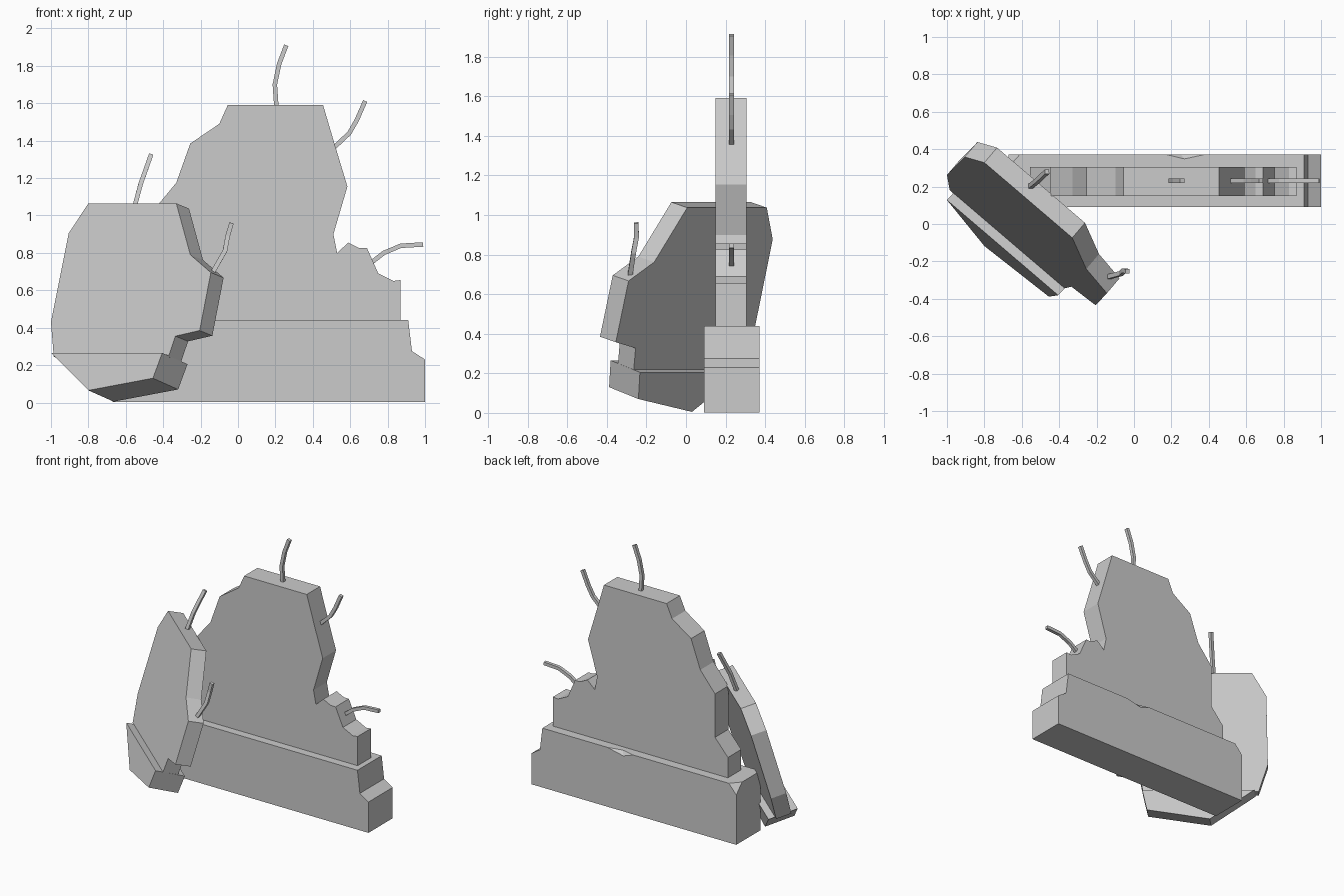
import bpy, bmesh
from mathutils import Vector

if "Cube" in bpy.data.objects:
    bpy.data.objects.remove(bpy.data.objects["Cube"])


def finish(bm, name):
    bmesh.ops.recalc_face_normals(bm, faces=bm.faces)
    me = bpy.data.meshes.new(name)
    bm.to_mesh(me)
    bm.free()
    ob = bpy.data.objects.new(name, me)
    bpy.context.collection.objects.link(ob)
    return ob


def prism(name, points, offset):
    """Closed solid from a flat outline pushed along an offset vector."""
    bm = bmesh.new()
    front = [bm.verts.new(p) for p in points]
    back = [bm.verts.new(Vector(p) + Vector(offset)) for p in points]
    bm.faces.new(front)
    bm.faces.new(back[::-1])
    n = len(front)
    for i in range(n):
        j = (i + 1) % n
        bm.faces.new((front[i], front[j], back[j], back[i]))
    return finish(bm, name)


def upright(name, outline, y0, y1):
    return prism(name, [(x, y0, z) for x, z in outline], (0, y1 - y0, 0))


def leaning(name, outline, level, offset):
    """Outline given as seen from the front, laid on the leaning plane."""
    pts = [(x, (level + 0.284 * z - 0.65 * x) / 0.76, z) for x, z in outline]
    return prism(name, pts, offset)


def chip(target, name, points):
    """Knock a small corner out of a block."""
    bm = bmesh.new()
    for p in points:
        bm.verts.new(p)
    bmesh.ops.convex_hull(bm, input=bm.verts)
    cutter = finish(bm, name)
    cutter.hide_render = True
    cutter.hide_set(True)
    mod = target.modifiers.new(name, 'BOOLEAN')
    mod.operation = 'DIFFERENCE'
    mod.solver = 'EXACT'
    mod.object = cutter


def rod(name, path, r=0.012):
    """Square bar swept along a bent path."""
    bm = bmesh.new()
    path = [Vector(p) for p in path]
    rings = []
    for i, p in enumerate(path):
        t = (path[min(i + 1, len(path) - 1)] - path[max(i - 1, 0)]).normalized()
        a = t.cross(Vector((0, 1, 0))).normalized()
        b = t.cross(a)
        rings.append([bm.verts.new(p + r * (s * a + u * b))
                      for s, u in ((1, 1), (-1, 1), (-1, -1), (1, -1))])
    for lo, hi in zip(rings, rings[1:]):
        for k in range(4):
            m = (k + 1) % 4
            bm.faces.new((lo[k], lo[m], hi[m], hi[k]))
    bm.faces.new(rings[0])
    bm.faces.new(rings[-1])
    return finish(bm, name)


# Thick footing of the standing wall, with two chipped top edges
footing = upright("wall_footing", [
    (-0.67, 0.003), (1.0, 0.003), (1.0, 0.23), (0.93, 0.275), (0.91, 0.44), (-0.67, 0.44)],
    0.09, 0.372)
chip(footing, "edge_chip", [(0.17, 0.372, 0.44), (0.38, 0.372, 0.44), (0.27, 0.348, 0.44),
                            (0.25, 0.372, 0.412), (0.27, 0.42, 0.5)])
chip(footing, "corner_chip", [(-0.61, 0.372, 0.44), (-0.67, 0.305, 0.44), (-0.67, 0.372, 0.37),
                              (-0.75, 0.45, 0.52)])

# Broken upper wall
upright("broken_wall", [
    (-0.555, 0.435), (0.87, 0.435), (0.87, 0.655), (0.83, 0.65), (0.75, 0.69),
    (0.69, 0.825), (0.65, 0.825), (0.59, 0.855), (0.53, 0.80), (0.51, 0.90),
    (0.585, 1.155), (0.52, 1.37), (0.455, 1.59), (-0.055, 1.59), (-0.10, 1.49),
    (-0.255, 1.385), (-0.33, 1.175), (-0.45, 1.03), (-0.45, 0.71), (-0.555, 0.59)],
    0.15, 0.305)

# Fallen slab leaning on the wall, with its own thicker footing
leaning("leaning_slab", [
    (-0.80, 1.065), (-0.33, 1.065), (-0.255, 0.79), (-0.145, 0.695), (-0.205, 0.385),
    (-0.335, 0.355), (-0.372, 0.245), (-0.985, 0.245), (-1.0, 0.43), (-0.905, 0.905)],
    -0.573, (0.068, 0.08, -0.028))
leaning("slab_footing", [
    (-1.0, 0.265), (-0.405, 0.265), (-0.455, 0.13), (-0.80, 0.065)],
    -0.628, (0.135, 0.148, -0.06))

# Bent reinforcing rods
rod("rod_top", [(0.206, 0.23, 1.57), (0.197, 0.23, 1.70), (0.22, 0.23, 1.81), (0.258, 0.23, 1.91)])
rod("rod_upper_right", [(0.51, 0.23, 1.36), (0.595, 0.23, 1.44), (0.635, 0.23, 1.51),
                        (0.68, 0.23, 1.612)])
rod("rod_lower_right", [(0.715, 0.23, 0.75), (0.78, 0.23, 0.80), (0.87, 0.23, 0.838),
                        (0.99, 0.23, 0.845)])
rod("rod_slab_top", [(-0.555, 0.20, 1.04), (-0.52, 0.228, 1.17), (-0.465, 0.28, 1.325)])
rod("rod_slab_side", [(-0.145, -0.285, 0.68), (-0.07, -0.265, 0.81), (-0.055, -0.25, 0.89),
                      (-0.035, -0.252, 0.96)])
